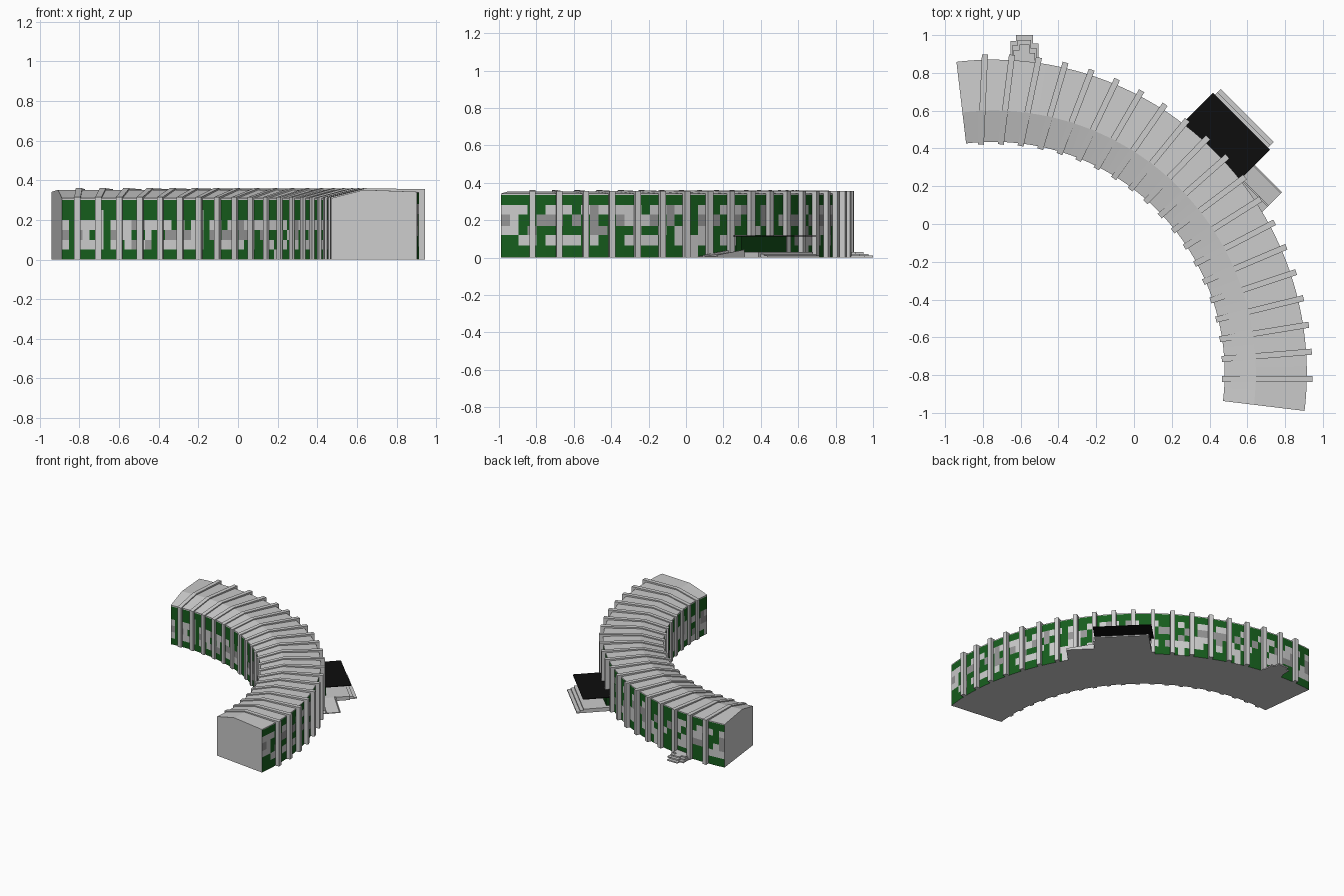
import bpy, bmesh, random
from math import radians, sin, cos
from mathutils import Vector

if "Cube" in bpy.data.objects:
    bpy.data.objects.remove(bpy.data.objects["Cube"])

random.seed(4)
CX, CY = -0.745, -0.79            # centre of the curved plan
R_IN, R_OUT = 1.225, 1.66
A0, A1, BAYS, COLS = -6.75, 96.9, 21, 3


def material(name, rgb):
    m = bpy.data.materials.new(name)
    m.diffuse_color = (*rgb, 1)
    m.use_nodes = True
    m.node_tree.nodes["Principled BSDF"].inputs["Base Color"].default_value = m.diffuse_color
    return m


GREY = material("light_grey", (0.8, 0.8, 0.8))
GREEN = material("green", (0.008, 0.11, 0.012))
MID = material("mid_grey", (0.3, 0.3, 0.3))
DARK = material("dark_green", (0.004, 0.05, 0.006))
BLACK = material("black", (0.004, 0.004, 0.004))


def finish(bm, name, mats=()):
    bmesh.ops.recalc_face_normals(bm, faces=bm.faces)
    me = bpy.data.meshes.new(name)
    bm.to_mesh(me)
    bm.free()
    for m in mats:
        me.materials.append(m)
    ob = bpy.data.objects.new(name, me)
    bpy.context.collection.objects.link(ob)
    return ob


def prism(name, base, offset, mats=()):
    """Extrude a planar outline by an offset vector."""
    bm = bmesh.new()
    face = bm.faces.new([bm.verts.new(p) for p in base])
    ext = bmesh.ops.extrude_face_region(bm, geom=[face])
    verts = [g for g in ext["geom"] if isinstance(g, bmesh.types.BMVert)]
    bmesh.ops.translate(bm, verts=verts, vec=offset)
    return finish(bm, name, mats)


def arc(r, deg, z=0.0):
    a = radians(deg)
    return Vector((CX + r * sin(a), CY + r * cos(a), z))


# Curved body: one cross-section swept round, facade cells coloured by row
rows_in = [0, .05, .1, .15, .2, .25, .30, .31]
rows_out = [0, .065, .12, .17, .23, .28, .335, .342]
section = [(R_IN, z) for z in rows_in] + [(1.39, .352)]
section += [(R_OUT, z) for z in reversed(rows_out)]
# chance of (light, mid) panel for each wall row
odds_in = [(.05, 0), (.65, .05), (.2, .4), (.65, .1), (.05, 0), (0, 0), (1, 0)]
odds_out = [(.05, 0), (.65, .05), (.2, .15), (.15, .5), (.65, .05), (0, 0), (1, 0)]


def panel(odds):
    x = random.random()
    return 0 if x < odds[0] else 2 if x < odds[0] + odds[1] else 1


bm = bmesh.new()
n = BAYS * COLS
rings = [[bm.verts.new(arc(r, A0 + (A1 - A0) * i / n, z)) for r, z in section]
         for i in range(n + 1)]
count = len(section)
for i in range(n):
    for j in range(count):
        k = (j + 1) % count
        f = bm.faces.new((rings[i][j], rings[i][k], rings[i + 1][k], rings[i + 1][j]))
        if j < 7:
            f.material_index = panel(odds_in[j])
        elif 9 <= j < 16:
            f.material_index = panel(odds_out[15 - j])
bm.faces.new(rings[0])
bm.faces.new(rings[-1])
finish(bm, "curved_building", (GREY, GREEN, MID))

# Ribs: arch frames wrapping over the roof and down both walls
rib_profile = [(0, 0), (0, .315), (.18, .36), (.478, .355), (.478, 0),
               (.435, 0), (.435, .33), (.18, .335), (.03, .295), (.03, 0)]
for i in range(20):
    t = i / 19
    inner = arc(1.212, -3.1 + 94.5 * t)
    outer = arc(1.69, -1.5 + 92.5 * t)
    d = (outer - inner).normalized()
    side = Vector((d.y, -d.x, 0)) * 0.032
    pts = [inner + d * r + Vector((0, 0, z)) - side / 2 for r, z in rib_profile]
    prism(f"rib_{i + 1}", pts, side)


# Entrance frame: u runs along the wall, v points outwards
def uv(u, v, z=0.0):
    h = 0.5 ** 0.5
    return Vector(((u + v) * h, (v - u) * h, z))


def block(name, u0, u1, v0, v1, z0, z1, mats=()):
    base = [uv(u0, v0, z0), uv(u1, v0, z0), uv(u1, v1, z0), uv(u0, v1, z0)]
    return prism(name, base, (0, 0, z1 - z0), mats)


block("entrance_front", -.15, .19, .52, .61, .03, .115, (DARK,))
block("entrance_canopy", -.196, .232, .56, .787, .113, .118, (BLACK,))
block("entrance_landing", -.18, .23, .52, .78, 0, .03)
block("entrance_step_upper", -.18, .216, .78, .805, 0, .02)
block("entrance_step_lower", -.18, .216, .805, .831, 0, .01)

# Side ramp falling away from the landing
prism("entrance_ramp", [uv(.23, .5), uv(.435, .5), uv(.435, .5, .006), uv(.23, .5, .03)],
      uv(0, .17))
for v in (.565, .664):
    prism("ramp_kerb", [uv(.23, v), uv(.435, v), uv(.435, v, .014), uv(.23, v, .042)],
          uv(0, .008))

# Small stepped porch at the back
for k, (half, reach, z) in enumerate([(.075, 1.0, .01), (.066, .975, .02), (.057, .95, .03)]):
    x, c = -.58, .03
    base = [(x - half, .84, 0), (x + half, .84, 0), (x + half, reach - c * 1.5, 0),
            (x + half - c, reach - c * 1.5, 0), (x + half - c, reach, 0),
            (x - half + c, reach, 0), (x - half + c, reach - c, 0), (x - half, reach - c, 0)]
    prism(f"back_porch_step_{k + 1}", base, (0, 0, z))
